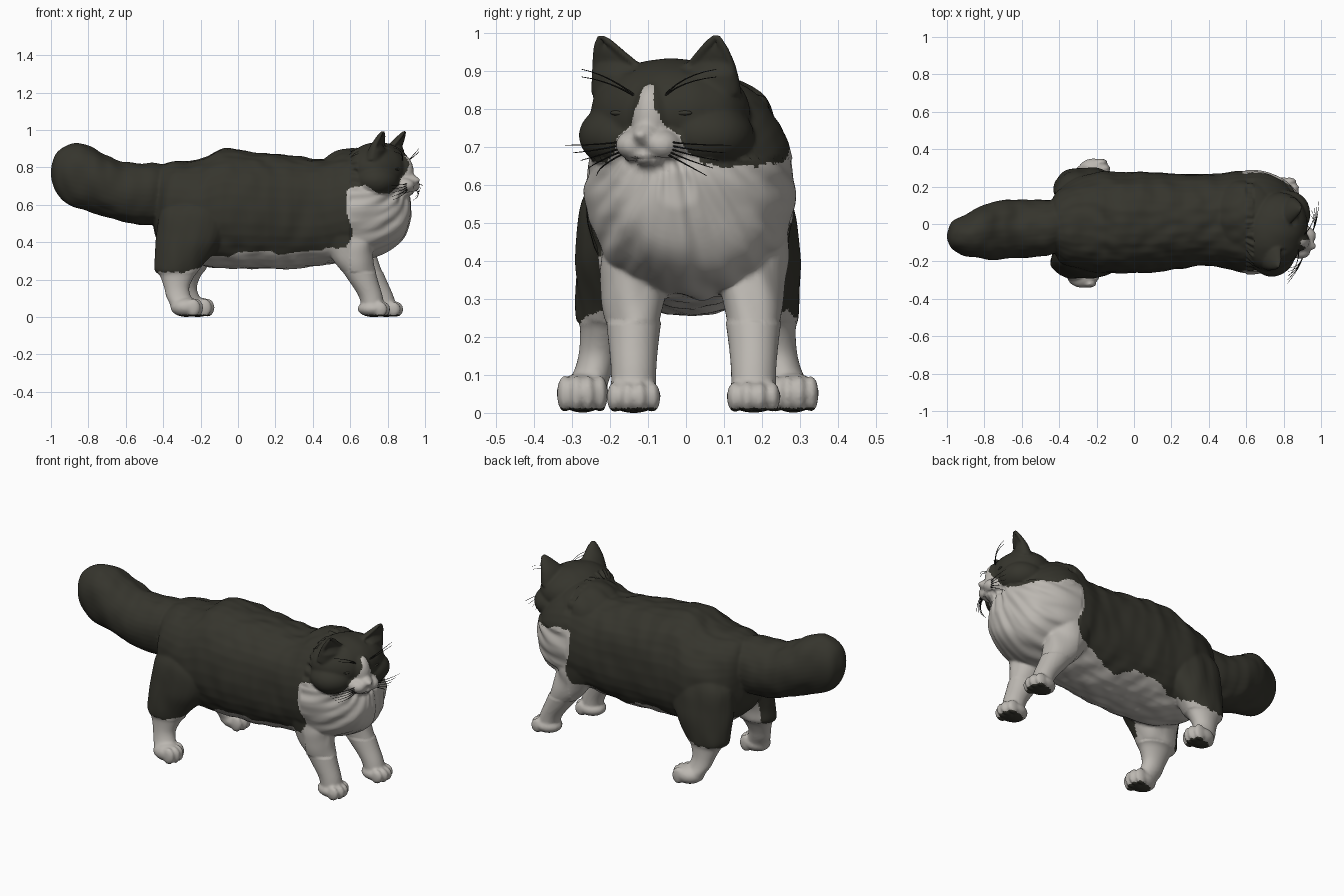
import bpy, bmesh, math
from mathutils import Vector, Matrix, noise

if "Cube" in bpy.data.objects:
    bpy.data.objects.remove(bpy.data.objects["Cube"])


def material(name, rgb):
    m = bpy.data.materials.new(name)
    m.diffuse_color = (*rgb, 1)
    m.use_nodes = True
    m.node_tree.nodes["Principled BSDF"].inputs["Base Color"].default_value = m.diffuse_color
    return m


DARK = material("dark coat", (0.036, 0.035, 0.026))
WHITE = material("white fur", (0.50, 0.475, 0.44))
BLACK = material("black hair", (0.014, 0.014, 0.012))

# head frame: turned a little towards the front (-y) side
HEAD = Matrix.Translation((0.75, -0.04, 0.79)) @ Matrix.Rotation(math.radians(-21), 4, 'Z')
HEAD_INV = HEAD.inverted()
I4 = Matrix.Identity(4)


def interp(x, table):
    if x <= table[0][0]:
        return table[0][1]
    for (a, u), (b, v) in zip(table, table[1:]):
        if x <= b:
            return u + (v - u) * (x - a) / (b - a)
    return table[-1][1]


def catmull(p0, p1, p2, p3, t):
    return [0.5 * (2 * b + (c - a) * t + (2 * a - 5 * b + 4 * c - d) * t * t
                   + (3 * b - a - 3 * c + d) * t ** 3) for a, b, c, d in zip(p0, p1, p2, p3)]


def loft(bm, st, axis, mat=I4, power=2.0, segs=32, steps=6):
    """Closed skin through stations (x, y, z, radius a, radius b), rings square to the axis."""
    pts = []
    for i in range(len(st) - 1):
        q = [st[max(i - 1, 0)], st[i], st[i + 1], st[min(i + 2, len(st) - 1)]]
        pts += [catmull(*q, k / steps) for k in range(steps)]
    pts.append(st[-1])
    rings = []
    for x, y, z, a, b in pts:
        a, b = max(a, 0.003), max(b, 0.003)
        ring = []
        for k in range(segs):
            t = 2 * math.pi * k / segs
            c, s = math.cos(t), math.sin(t)
            c = math.copysign(abs(c) ** (2 / power), c) * a
            s = math.copysign(abs(s) ** (2 / power), s) * b
            co = (x, y + c, z + s) if axis == 'x' else (x + c, y + s, z)
            ring.append(bm.verts.new(mat @ Vector(co)))
        rings.append(ring)
    for r0, r1 in zip(rings, rings[1:]):
        for k in range(segs):
            n = (k + 1) % segs
            bm.faces.new((r0[k], r0[n], r1[n], r1[k]))
    bm.faces.new(rings[0][::-1])
    bm.faces.new(rings[-1])


def blob(bm, centre, radii, mat=I4):
    m = mat @ Matrix.Translation(centre) @ Matrix.Diagonal((*radii, 1))
    bmesh.ops.create_icosphere(bm, subdivisions=4, radius=1, matrix=m)


def finish(bm, name, mats):
    bmesh.ops.recalc_face_normals(bm, faces=bm.faces)
    me = bpy.data.meshes.new(name)
    bm.to_mesh(me)
    bm.free()
    for m in mats:
        me.materials.append(m)
    me.shade_smooth()
    ob = bpy.data.objects.new(name, me)
    bpy.context.collection.objects.link(ob)
    return ob


bm = bmesh.new()

# torso and chest ruff, with a thick neck behind the head
loft(bm, [(-.46, 0, .62, .05, .06), (-.43, 0, .60, .15, .19), (-.36, 0, .58, .22, .25),
          (-.2, .01, .56, .27, .285), (-.08, .01, .58, .268, .32), (.1, .01, .57, .267, .31),
          (.3, .02, .56, .25, .30), (.45, .02, .56, .25, .285), (.6, .012, .59, .275, .287),
          (.72, .015, .59, .262, .265), (.82, .01, .575, .212, .21), (.885, -.01, .565, .14, .135),
          (.925, -.02, .59, .05, .05)], 'x', power=2.3)
blob(bm, (.6, .035, .745), (.19, .205, .15))

# bushy tail
loft(bm, [(-.34, 0, .68, .12, .13), (-.46, -.02, .657, .15, .165), (-.6, -.025, .665, .155, .157),
          (-.7, -.03, .70, .16, .165), (-.8, -.045, .743, .145, .175), (-.9, -.058, .763, .115, .162),
          (-.965, -.065, .77, .08, .115), (-.995, -.07, .77, .035, .05), (-1.003, -.07, .77, 0, 0)], 'x')

# legs and paws; the far legs stand slightly further forward
for side in (-1, 1):
    def leg(stations, y0, shift):
        s = shift if side > 0 else 0
        loft(bm, [(x + s * max(0, 1 - z / .5), y0 + side * y, z, a, b)
                  for x, y, z, a, b in stations], 'z')

    def paw(x, y, width, height):
        blob(bm, (x, y, height * .5), (.085, width, height * .5))
        for k in (-1.5, -.5, .5, 1.5):
            reach = .052 if abs(k) < 1 else .036
            blob(bm, (x + reach, y + k * width * .46, height * .47),
                 (.037, width * .29, height * .46))

    leg([(-.22, .10, .66, .15, .11), (-.23, .155, .56, .19, .12), (-.25, .18, .43, .19, .112),
         (-.295, .20, .32, .15, .094), (-.325, .207, .25, .122, .084), (-.325, .218, .222, .094, .066),
         (-.328, .235, .16, .068, .052), (-.318, .25, .11, .066, .05),
         (-.295, .268, .07, .07, .055), (-.285, .275, .03, .07, .055)], .005, .06)
    paw(-.275 + (.06 if side > 0 else 0), .005 + side * .278, .068, .105)

    leg([(.57, .13, .55, .13, .12), (.585, .15, .42, .13, .10), (.612, .155, .32, .107, .083),
         (.668, .158, .2, .08, .068), (.71, .158, .11, .064, .06), (.725, .158, .03, .06, .06)], .02, .075)
    paw(.725 + (.07 if side > 0 else 0), .02 + side * .158, .072, .088)

# head: skull, cheeks, brow bridge, muzzle, chin, ears
blob(bm, (0, 0, 0), (.17, .215, .145), HEAD)
blob(bm, (.135, 0, -.02), (.065, .055, .1), HEAD)
blob(bm, (.17, 0, -.06), (.06, .04, .036), HEAD)
blob(bm, (.155, 0, -.115), (.055, .055, .035), HEAD)
blob(bm, (.222, 0, -.058), (.016, .018, .014), HEAD)
for s in (-1, 1):
    blob(bm, (.03, s * .11, -.06), (.125, .128, .09), HEAD)
    blob(bm, (.155, s * .04, -.085), (.065, .052, .042), HEAD)
    loft(bm, [(.03, s * .115, .05, .055, .095), (.05, s * .13, .12, .042, .072),
              (.072, s * .148, .165, .03, .044), (.085, s * .158, .193, .018, .022),
              (.09, s * .163, .205, .008, .01)], 'z', HEAD)

raw = finish(bm, "cat_body_raw", [])

# fuse all parts into one skin
mod = raw.modifiers.new("fuse", 'REMESH')
mod.mode = 'VOXEL'
mod.voxel_size = .008
sm = raw.modifiers.new("soften", 'SMOOTH')
sm.iterations = 4
dg = bpy.context.evaluated_depsgraph_get()
fused = bpy.data.meshes.new_from_object(raw.evaluated_get(dg))
bpy.data.objects.remove(raw)
bm = bmesh.new()
bm.from_mesh(fused)
bm.normal_update()

# fur clumps: streaks on the coat, locks fanning out from the chin on the ruff, cupped ears
for v in bm.verts:
    p = v.co
    h = HEAD_INV @ p
    streak = noise.noise(Vector((p.x * 13, p.y * 17, p.z * 6)))
    lump = noise.noise(p * 5)
    amp = .008
    if h.z > -.12 and p.x > .64:
        amp = .0025
    elif p.z < .24:
        amp = .001
    elif p.x > .6:
        fan = math.atan2(p.y + .05, .8 - p.z)
        streak = noise.noise(Vector((fan * 8, math.hypot(p.y + .05, .8 - p.z) * 6, p.x * 5)))
        amp = .014
    move = amp * (streak + .7 * lump)
    facing = (HEAD_INV.to_3x3() @ v.normal).x
    if h.z > .1 and abs(h.y) > .07 and p.x > .65 and facing > .4:
        move -= .022 * (facing - .4) / .6 * min(1, (h.z - .1) / .03)
    v.co = p + v.normal * move
    v.co.z = max(v.co.z, 0)
bm.normal_update()

# coat pattern: white below an outline that runs along the side, plus the face blaze and belly
EDGE = [(-.6, .24), (-.27, .24), (-.15, .28), (0, .35), (.17, .35), (.28, .3), (.385, .335),
        (.46, .37), (.56, .37), (.585, .69), (.68, .70), (.75, .66), (.9, .65)]
BLAZE = [(-.16, .15), (-.12, .125), (-.1, .1), (-.06, .088), (-.035, .05), (.02, .024), (.07, .014), (.078, 0)]
for f in bm.faces:
    p = f.calc_center_median()
    h = HEAD_INV @ p
    rough = .01 * noise.noise(p * 25)
    bulge = .045 * math.exp(-((p.z - .45) / .08) ** 2)
    white = p.z < interp(p.x - bulge, EDGE) + rough
    white |= h.x > .08 and -.16 < h.z and abs(h.y) < interp(h.z, BLAZE) + rough * .3
    white |= f.normal.z < -.5 and abs(p.y) < .17 and p.z < .45 and p.x > -.38
    white |= f.normal.y * p.y < -.02 and abs(p.y) < .22 and p.z < .4 and p.x > -.4
    f.material_index = 1 if white and p.z > .013 else 0
finish(bm, "cat_body", [DARK, WHITE])

# narrowed eyes
bm = bmesh.new()
for s in (-1, 1):
    blob(bm, (.145, s * .085, .0), (.012, .03, .008), HEAD)
finish(bm, "eyes", [DARK])

# whiskers and brow hairs
cu = bpy.data.curves.new("whiskers", 'CURVE')
cu.dimensions = '3D'
cu.bevel_depth = .0022
cu.bevel_resolution = 0
cu.materials.append(BLACK)
for s in (-1, 1):
    hairs = [((.19, .06, -.075 - .008 * k), (.20, .13, -.085 - .014 * k),
              (.165 - .006 * k, .235 - .02 * k, -.085 - .02 * k)) for k in range(5)]
    hairs += [((.15, .035, .04), (.19, .10, .10 - .015 * k), (.16, .19, .115 - .02 * k)) for k in range(2)]
    for pts in hairs:
        sp = cu.splines.new('POLY')
        sp.points.add(6)
        a, b, c = (Vector((q[0], s * q[1], q[2])) for q in pts)
        for i, pt in enumerate(sp.points):
            t = i / 6
            pt.co = (*(HEAD @ (a * (1 - t) ** 2 + b * 2 * t * (1 - t) + c * t * t)), 1)
            pt.radius = 1.2 - .8 * t
bpy.context.collection.objects.link(bpy.data.objects.new("whiskers", cu))
